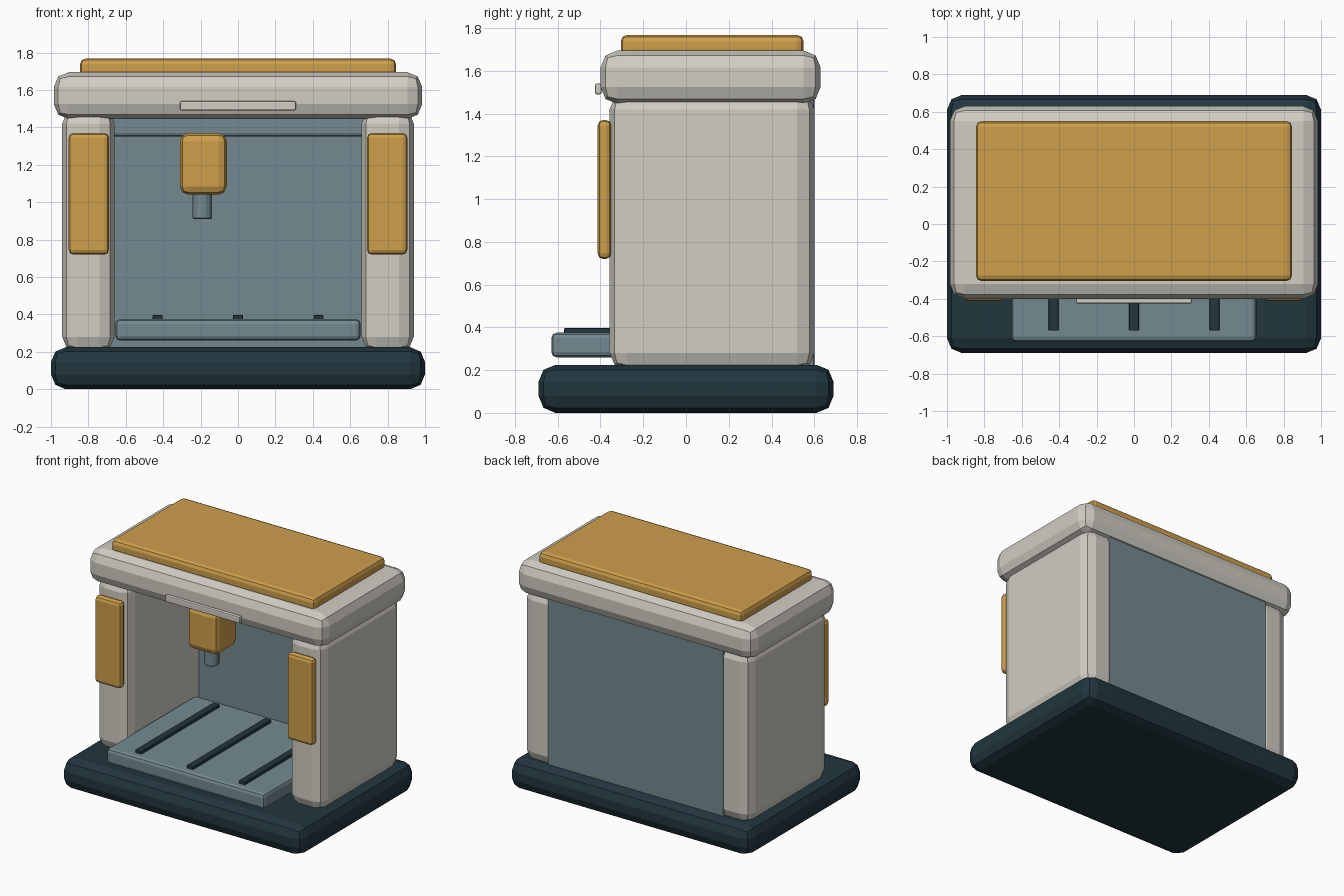
import bpy
import math

cube = bpy.data.objects.get("Cube")
if cube:
    bpy.data.objects.remove(cube, do_unlink=True)


def material(name, rgb):
    """Flat material from 8-bit display values, stored as linear."""
    colour = tuple((c / 255 / 12.92) if c < 11 else ((c / 255 + 0.055) / 1.055) ** 2.4
                   for c in rgb) + (1.0,)
    mat = bpy.data.materials.new(name)
    mat.use_nodes = True
    mat.diffuse_color = colour
    bsdf = mat.node_tree.nodes["Principled BSDF"]
    bsdf.inputs["Base Color"].default_value = colour
    bsdf.inputs["Roughness"].default_value = 0.6
    return mat


CREAM = material("warm cream", (209, 205, 196))
AMBER = material("amber", (207, 159, 75))
TEAL = material("grey teal", (116, 138, 145))
DARK = material("dark slate", (34, 54, 63))


def finish(obj, name, mat, bevel, segments=2):
    obj.name = name
    obj.data.materials.append(mat)
    if bevel:
        mod = obj.modifiers.new("rounded_edges", "BEVEL")
        mod.width = bevel
        mod.segments = segments
        mod.limit_method = "ANGLE"
        mod.angle_limit = math.radians(40)
    return obj


def box(name, x, y, z, mat, bevel=0.02):
    """Rounded box from (min, max) ranges on each axis."""
    spans = (x, y, z)
    bpy.ops.mesh.primitive_cube_add(size=1, location=[(a + b) / 2 for a, b in spans])
    obj = bpy.context.object
    for v in obj.data.vertices:
        v.co = [c * (b - a) for c, (a, b) in zip(v.co, spans)]
    return finish(obj, name, mat, bevel)


# Body: plinth, lid, back panel and ceiling of the brewing bay
box("base", (-1, 1), (-0.69, 0.69), (0, 0.225), DARK, 0.08)
box("lid", (-0.985, 0.985), (-0.4, 0.63), (1.445, 1.695), CREAM, 0.08)
box("back_panel", (-0.73, 0.73), (0.48, 0.6), (0.2, 1.47), TEAL, 0.01)
box("bay_ceiling", (-0.7, 0.7), (-0.06, 0.52), (1.35, 1.48), TEAL, 0.02)

# Warming plate on the lid and the thin trim on its front
box("top_plate", (-0.845, 0.845), (-0.305, 0.55), (1.67, 1.768), AMBER, 0.03)
box("front_trim", (-0.31, 0.31), (-0.425, -0.395), (1.49, 1.54), CREAM, 0.008)

# Mirrored side walls with their front pads
for side, s in (("left", 1), ("right", -1)):
    box(side + "_wall", sorted((s * 0.66, s * 0.94)), (-0.357, 0.6), (0.2, 1.5), CREAM, 0.08)
    box(side + "_pad", sorted((s * 0.69, s * 0.905)), (-0.413, -0.35), (0.72, 1.37), AMBER, 0.025)

# Brew head and its spout
box("brew_head", (-0.31, -0.06), (-0.17, 0.09), (1.04, 1.37), AMBER, 0.045)
bpy.ops.mesh.primitive_cylinder_add(vertices=16, radius=0.052, depth=0.17,
                                    location=(-0.19, -0.04, 0.995))
finish(bpy.context.object, "spout", TEAL, 0.006, 1)

# Drip tray with three raised bars
box("drip_tray", (-0.655, 0.655), (-0.63, 0.43), (0.26, 0.375), TEAL, 0.025)
for i, x in enumerate((-0.43, 0, 0.43)):
    box("tray_bar_%d" % (i + 1), (x - 0.026, x + 0.026), (-0.57, 0.36), (0.365, 0.397), DARK, 0.005)
